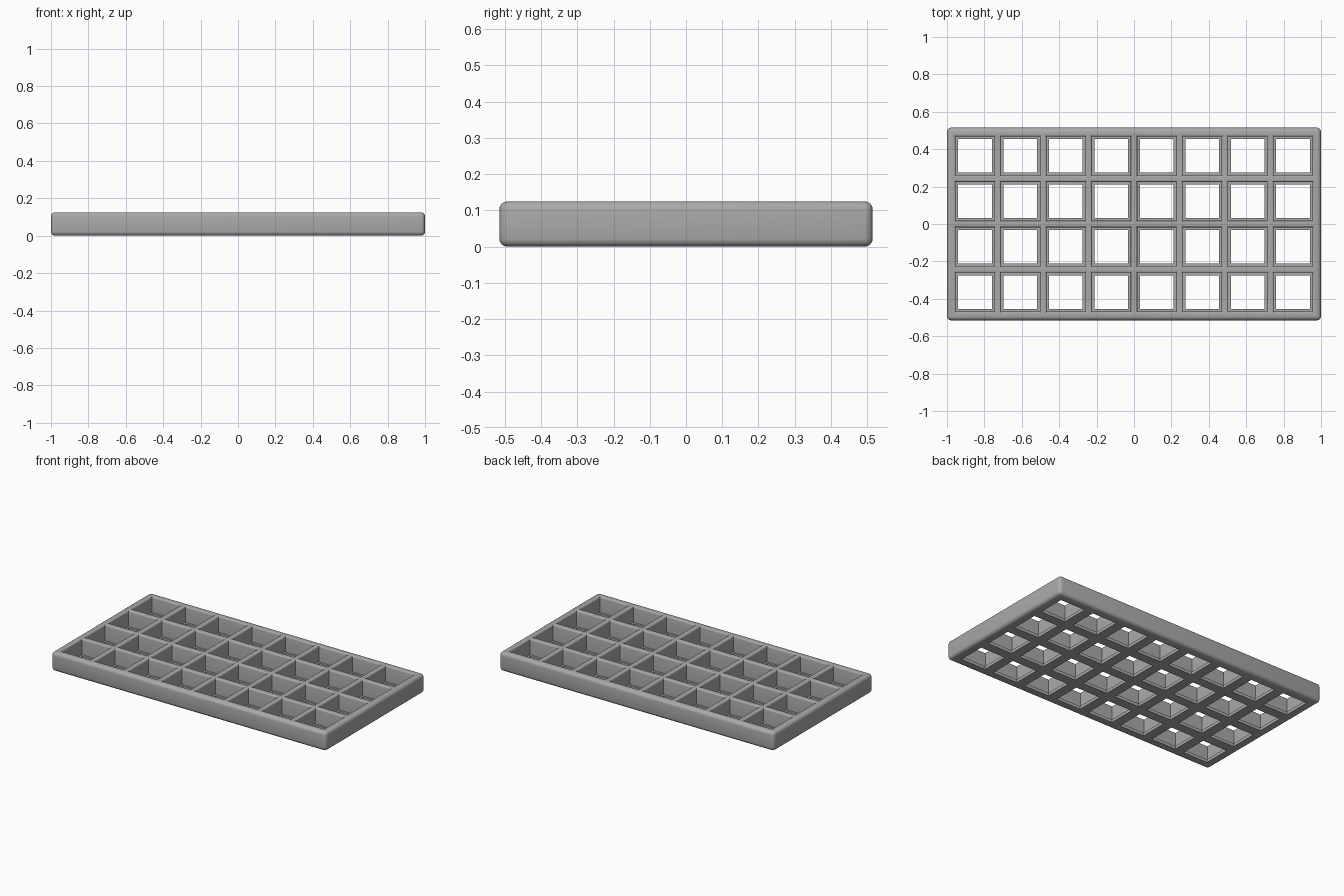
import bpy, bmesh, math

if "Cube" in bpy.data.objects:
    bpy.data.objects.remove(bpy.data.objects["Cube"], do_unlink=True)

COLS, ROWS, PITCH = 8, 4, 0.243
HEIGHT = 0.125

grey = bpy.data.materials.new("mid grey")
grey.use_nodes = True
colour = (0.4, 0.4, 0.4, 1)
grey.diffuse_color = colour
grey.node_tree.nodes["Principled BSDF"].inputs["Base Color"].default_value = colour


def to_object(name, bm):
    bmesh.ops.recalc_face_normals(bm, faces=bm.faces)
    mesh = bpy.data.meshes.new(name)
    bm.to_mesh(mesh)
    bm.free()
    mesh.materials.append(grey)
    obj = bpy.data.objects.new(name, mesh)
    bpy.context.collection.objects.link(obj)
    return obj


# Rounded slab that becomes the tray
bm = bmesh.new()
bmesh.ops.create_cube(bm, size=1)
for v in bm.verts:
    v.co = (v.co.x * 2, v.co.y * 1.03, (v.co.z + 0.5) * HEIGHT)
bmesh.ops.bevel(bm, geom=list(bm.edges), offset=0.022, segments=4,
                profile=0.5, affect='EDGES')
tray = to_object("compartment_tray", bm)

# Square cell profile (half width, height): bottom opening, ledge, wall, rounded lip
profile = [(0.09, -0.02), (0.09, 0.02), (0.104, 0.02)]
LIP = 0.01
for i in range(5):
    a = math.radians(90 * i / 4)
    profile.append((0.104 + LIP * (1 - math.cos(a)),
                    HEIGHT - LIP + LIP * math.sin(a)))
profile.append((profile[-1][0], HEIGHT + 0.02))

# Stack of square rings for every cell
bm = bmesh.new()
for col in range(COLS):
    for row in range(ROWS):
        cx = (col - (COLS - 1) / 2) * PITCH
        cy = (row - (ROWS - 1) / 2) * PITCH
        rings = [[bm.verts.new((cx + sx * h, cy + sy * h, z))
                  for sx, sy in ((-1, -1), (1, -1), (1, 1), (-1, 1))]
                 for h, z in profile]
        for low, high in zip(rings, rings[1:]):
            for k in range(4):
                n = (k + 1) % 4
                bm.faces.new((low[k], low[n], high[n], high[k]))
        bm.faces.new(rings[0][::-1])
        bm.faces.new(rings[-1])
cutter = to_object("cell_cutter", bm)
cutter.hide_render = True
cutter.hide_set(True)

# Cut the cells through the slab and bake the result
cut = tray.modifiers.new("cells", 'BOOLEAN')
cut.operation = 'DIFFERENCE'
cut.solver = 'EXACT'
cut.object = cutter
bpy.context.view_layer.objects.active = tray
tray.select_set(True)
bpy.ops.object.modifier_apply(modifier=cut.name)
bpy.data.objects.remove(cutter, do_unlink=True)
bpy.ops.object.shade_smooth_by_angle(angle=math.radians(35))
